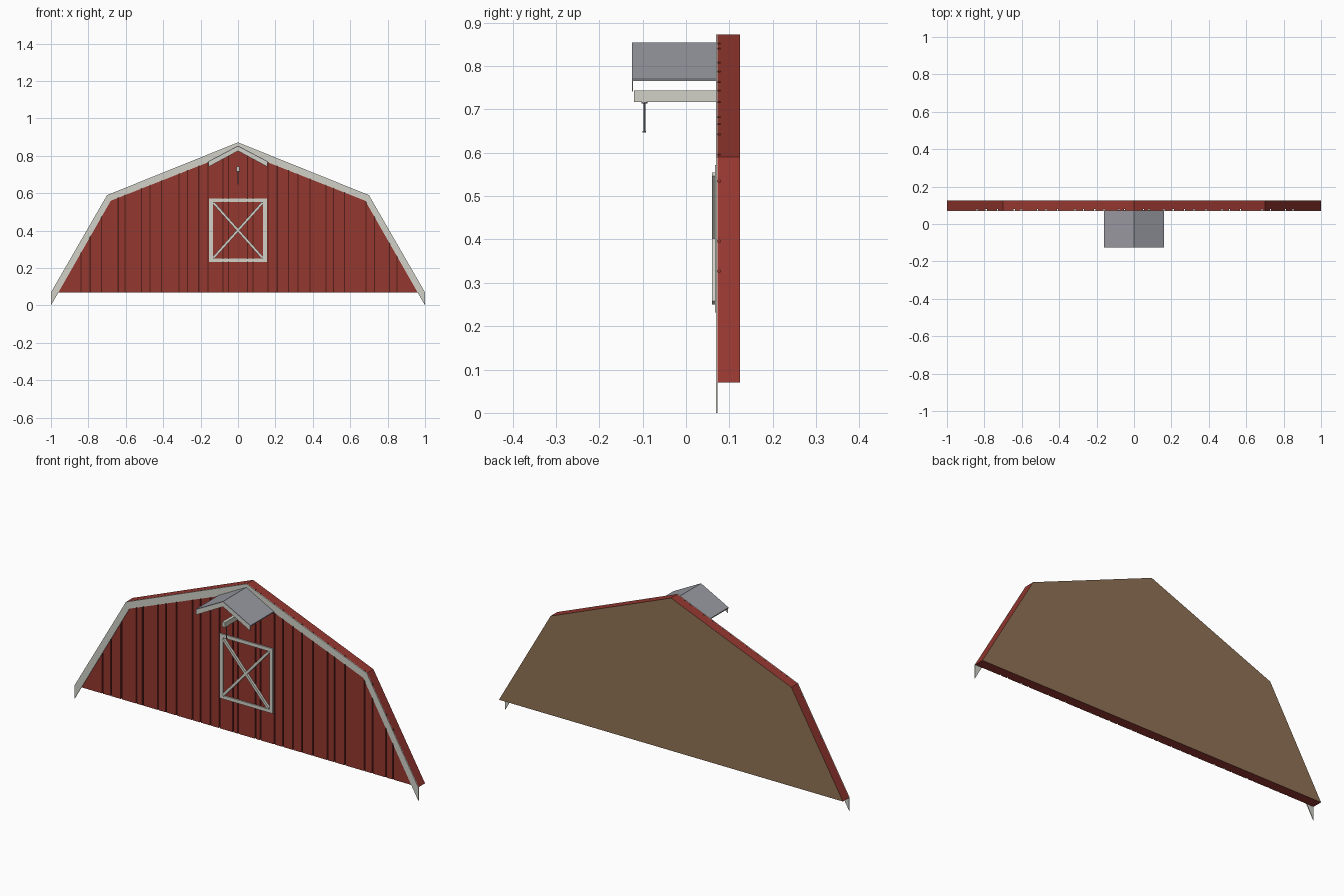
import bpy, bmesh, math
from mathutils import Matrix

if "Cube" in bpy.data.objects:
    bpy.data.objects.remove(bpy.data.objects["Cube"])


def material(name, rgb):
    m = bpy.data.materials.new(name)
    m.diffuse_color = (*rgb, 1)
    m.use_nodes = True
    m.node_tree.nodes["Principled BSDF"].inputs["Base Color"].default_value = m.diffuse_color
    return m


RED = material("barn red", (0.30, 0.038, 0.029))
DARK = material("dark groove red", (0.09, 0.014, 0.011))
TRIM = material("off white trim", (0.64, 0.64, 0.58))
GREY = material("canopy grey", (0.32, 0.325, 0.36))
TAN = material("bare timber", (0.28, 0.17, 0.09))
METAL = material("hook metal", (0.22, 0.22, 0.23))


def finish(name, bm, *mats):
    bmesh.ops.recalc_face_normals(bm, faces=bm.faces)
    me = bpy.data.meshes.new(name)
    bm.to_mesh(me)
    bm.free()
    for m in mats:
        me.materials.append(m)
    ob = bpy.data.objects.new(name, me)
    bpy.context.collection.objects.link(ob)
    return ob


def add_prism(bm, pts, y0, y1):
    """Extrude an x-z outline from y0 to y1."""
    a = [bm.verts.new((x, y0, z)) for x, z in pts]
    b = [bm.verts.new((x, y1, z)) for x, z in pts]
    bm.faces.new(a)
    bm.faces.new(b[::-1])
    n = len(pts)
    for i in range(n):
        j = (i + 1) % n
        bm.faces.new((a[i], b[i], b[j], a[j]))


def prism(name, pts, y0, y1, *mats):
    bm = bmesh.new()
    add_prism(bm, pts, y0, y1)
    return finish(name, bm, *mats)


def rect(x0, x1, z0, z1):
    return [(x0, z0), (x1, z0), (x1, z1), (x0, z1)]


def mirrored(half):
    """Complete a left-to-centre polyline across x = 0."""
    return half + [(-x, z) for x, z in half[-2::-1]]


# Gambrel wall slab: tan back, dark front showing in the grooves
OUTER = mirrored([(-1, 0.07), (-0.7, 0.59), (0, 0.872)])
wall = prism("wall_slab", OUTER, 0.079, 0.125, RED, DARK, TAN)
for p in wall.data.polygons:
    if p.normal.y > 0.9:
        p.material_index = 2
    elif p.normal.y < -0.9:
        p.material_index = 1


def roof_z(x):
    x = abs(x)
    if x < 0.7:
        return 0.872 - x * 0.282 / 0.7
    return 0.59 - (x - 0.7) * 0.52 / 0.3


# Vertical siding boards separated by narrow grooves
grooves = [-0.84, -0.79, -0.73, -0.64, -0.605, -0.515, -0.47, -0.41, -0.315,
           -0.27, -0.21, -0.16, -0.08, -0.05, 0.05, 0.08, 0.16, 0.21, 0.27,
           0.32, 0.385, 0.47, 0.51, 0.57, 0.685, 0.73, 0.81, 0.85]
edges = [-1.0] + grooves + [1.0]
bm = bmesh.new()
for a, b in zip(edges, edges[1:]):
    x0 = a + (0.003 if a > -1 else 0)
    x1 = b - (0.003 if b < 1 else 0)
    knots = [x1] + [k for k in (0.7, 0, -0.7) if x0 < k < x1] + [x0]
    pts = [(x0, 0.07), (x1, 0.07)] + [(x, roof_z(x)) for x in knots
                                      if roof_z(x) > 0.0701]
    add_prism(bm, pts, 0.073, 0.0795)
finish("siding_boards", bm, RED)

# Roof-edge trim, one half on each side, pointed at the foot
bm = bmesh.new()
for s in (-1, 1):
    upper = [(0, 0.872), (0.7, 0.59), (0.68, 0.56), (0, 0.828)]
    lower = [(0.7, 0.59), (1, 0.07), (1, 0), (0.68, 0.56)]
    for part in (upper, lower):
        add_prism(bm, [(s * x, z) for x, z in part], 0.069, 0.073)
finish("roof_edge_trim", bm, TRIM)

# Loft door frame
bm = bmesh.new()
for r in (rect(-0.155, -0.135, 0.232, 0.572), rect(0.135, 0.155, 0.232, 0.572),
          rect(-0.135, 0.135, 0.232, 0.25), rect(-0.135, 0.135, 0.554, 0.572)):
    add_prism(bm, r, 0.067, 0.074)
finish("loft_door_frame", bm, TRIM)

# Loft door cross brace
for s, name in ((1, "door_brace_rising"), (-1, "door_brace_falling")):
    dx, dz, w = 0.132, 0.148, 0.0065
    n = math.hypot(dx, dz)
    ox, oz = -dz / n * w, dx / n * w
    pts = [(-dx - ox, -dz - oz), (dx - ox, dz - oz),
           (dx + ox, dz + oz), (-dx + ox, -dz + oz)]
    prism(name, [(s * x, 0.402 + z) for x, z in pts], 0.0605, 0.074, TRIM)

# Hoist canopy roof and its front fascia
prism("canopy_roof", mirrored([(-0.16, 0.77), (0, 0.854)])
      + [(0.16, 0.765), (0, 0.849), (-0.16, 0.765)], -0.125, 0.073, GREY)
bm = bmesh.new()
for s in (-1, 1):
    add_prism(bm, [(0, 0.849), (s * 0.158, 0.766), (s * 0.158, 0.741),
                   (0, 0.826)], -0.125, -0.122)
finish("canopy_fascia", bm, TRIM)

# Hoist beam
prism("hoist_beam", rect(-0.008, 0.008, 0.717, 0.743), -0.12, 0.074, TRIM)

# Hanging hoist rod with end caps
bm = bmesh.new()
for r, z0, z1 in ((0.0025, 0.648, 0.716), (0.007, 0.713, 0.718),
                  (0.004, 0.646, 0.650)):
    bmesh.ops.create_cone(bm, cap_ends=True, segments=8, radius1=r, radius2=r,
                          depth=z1 - z0,
                          matrix=Matrix.Translation((0, -0.096, (z0 + z1) / 2)))
finish("hoist_rod", bm, METAL)
